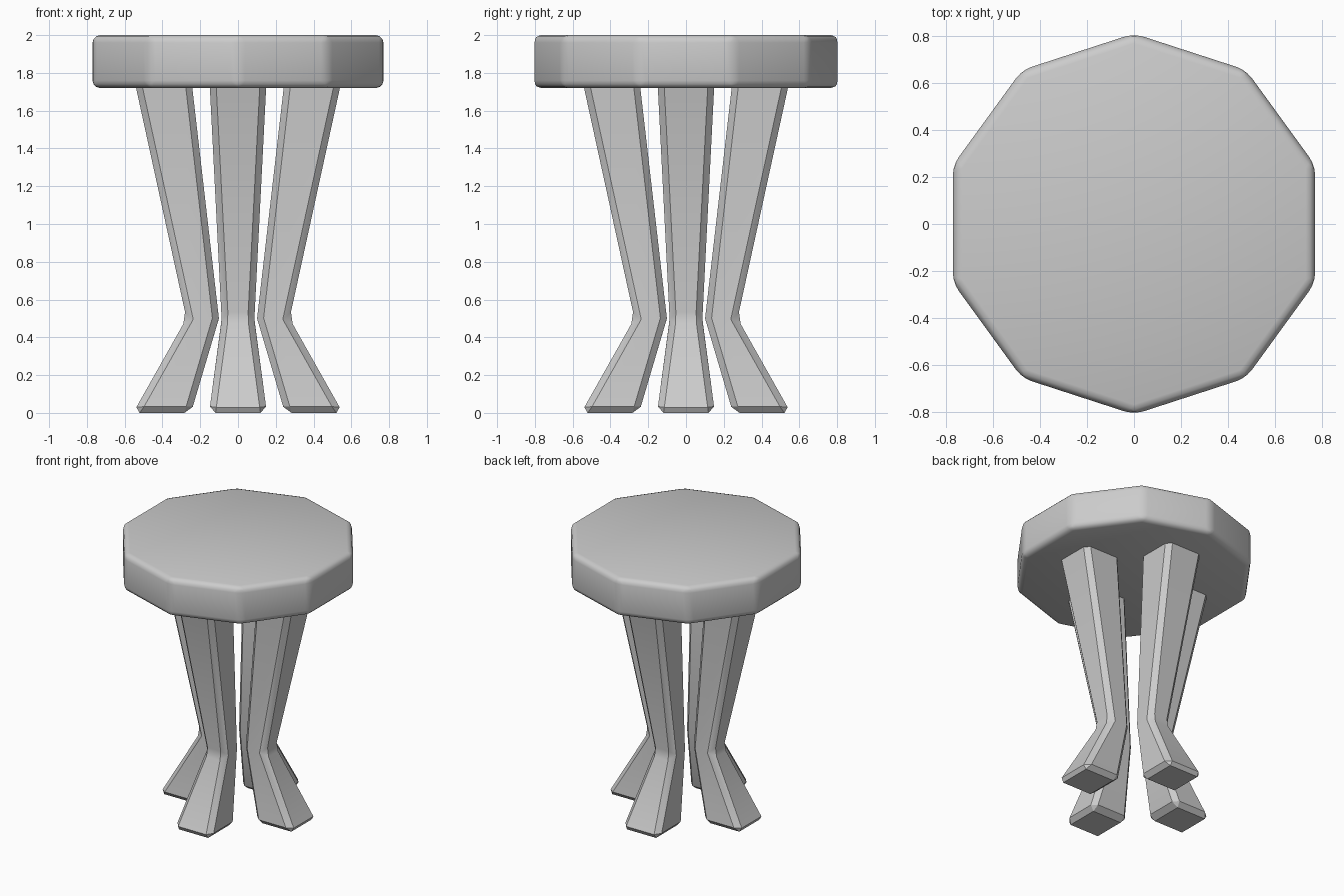
import bpy, bmesh
from math import radians, sin, cos, pi
from mathutils import Matrix

if "Cube" in bpy.data.objects:
    bpy.data.objects.remove(bpy.data.objects["Cube"])


def loft(name, rings, width, segments, angle, turn=0.0):
    """Skin a stack of rings, bevel its sharp edges and shade it."""
    bm = bmesh.new()
    loops = [[bm.verts.new(p) for p in ring] for ring in rings]
    n = len(loops[0])
    for a, b in zip(loops, loops[1:]):
        for i in range(n):
            j = (i + 1) % n
            bm.faces.new((a[i], a[j], b[j], b[i]))
    bm.faces.new(loops[0][::-1])
    bm.faces.new(loops[-1])
    bmesh.ops.recalc_face_normals(bm, faces=bm.faces)
    sharp = [e for e in bm.edges if e.calc_face_angle(0) > radians(30)]
    bmesh.ops.bevel(bm, geom=sharp, offset=width, offset_type='OFFSET',
                    segments=segments, profile=0.5, affect='EDGES',
                    clamp_overlap=True)
    bm.transform(Matrix.Rotation(turn, 4, 'Z'))
    mesh = bpy.data.meshes.new(name)
    bm.to_mesh(mesh)
    bm.free()
    ob = bpy.data.objects.new(name, mesh)
    bpy.context.collection.objects.link(ob)
    bpy.ops.object.select_all(action='DESELECT')
    ob.select_set(True)
    bpy.context.view_layer.objects.active = ob
    bpy.ops.object.shade_smooth_by_angle(angle=radians(angle))
    return ob


def square(z, centre, half):
    return [(centre + sx * half, sy * half, z)
            for sx, sy in ((-1, -1), (1, -1), (1, 1), (-1, 1))]


def decagon(z, r):
    return [(r * cos(pi / 2 + i * pi / 5), r * sin(pi / 2 + i * pi / 5), z)
            for i in range(10)]


# Ten-sided seat with rounded edges
loft("seat", [decagon(1.72, 0.81), decagon(2.0, 0.81)], 0.04, 3, 40)

# Four bent legs, narrow at the ankle, flaring to the foot and the seat
for i, side in enumerate(("right", "back", "left", "front")):
    loft(side + "_leg",
         [square(0, 0.402, 0.153), square(0.5, 0.187, 0.086),
          square(1.8, 0.404, 0.153)], 0.034, 1, 30, i * pi / 2)
